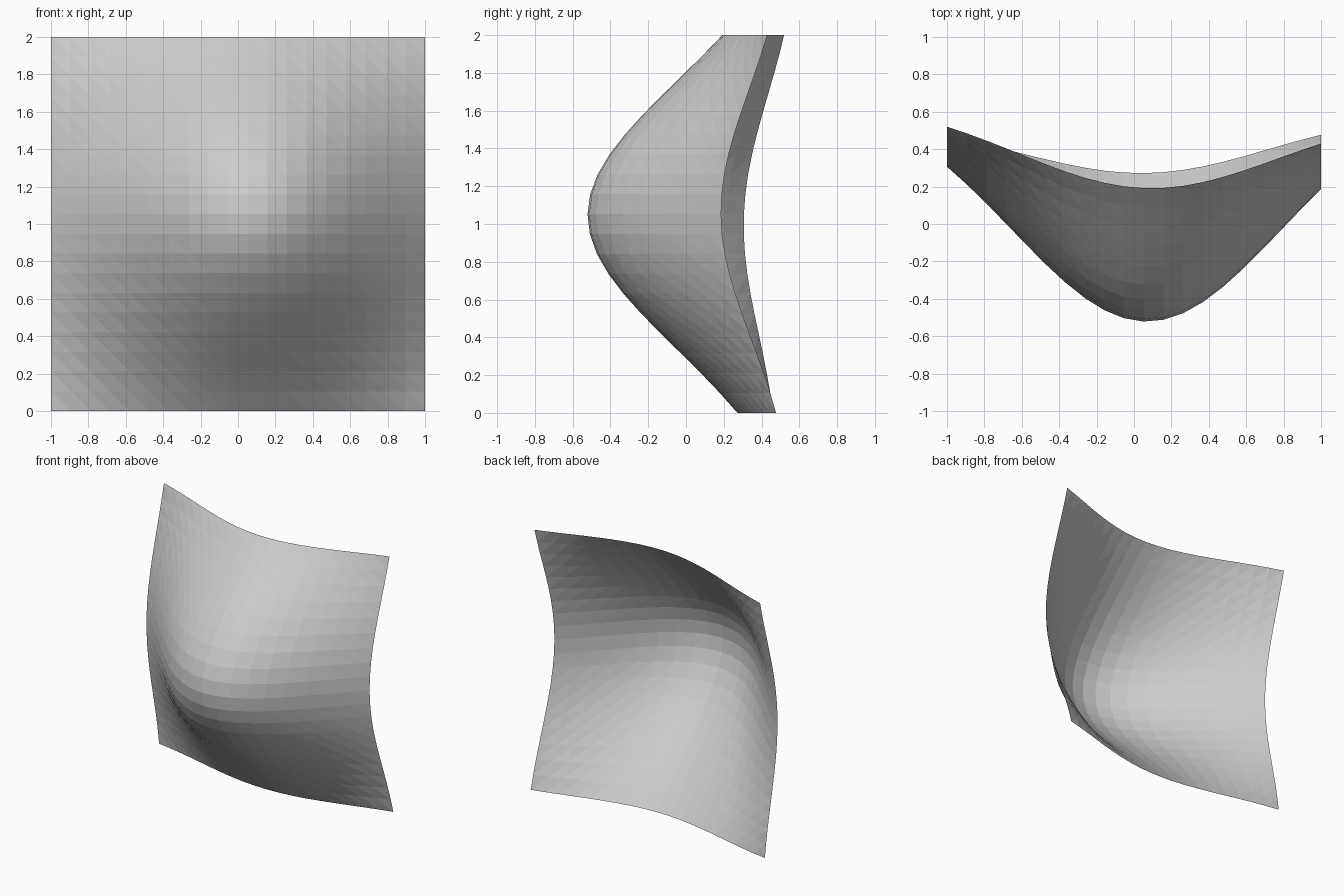
import bpy, bmesh
from math import exp

if "Cube" in bpy.data.objects:
    bpy.data.objects.remove(bpy.data.objects["Cube"])

SEG = 19  # cells per side

# Small offsets at corners, edge middles and centre (rows: bottom, middle, top)
OFFSETS = ((-0.058, 0.009, -0.004),
           (0.027, -0.007, 0.027),
           (0.027, 0.016, -0.016))


def weights(t):
    """Quadratic weights for nodes at -1, 0, 1."""
    return (t * (t - 1) / 2, 1 - t * t, t * (t + 1) / 2)


def depth(x, z):
    """Bell-shaped bulge toward the front, with slightly uneven borders."""
    bell = exp(-((x - 0.07) ** 2 + (z - 1.05) ** 2) / 0.98)
    wx, wz = weights(x), weights(z - 1)
    offset = sum(OFFSETS[j][i] * wx[i] * wz[j] for i in range(3) for j in range(3))
    return 0.635 - 1.15 * bell + offset


# Bulged sheet: an upright grid displaced in depth, flat triangles
bm = bmesh.new()
rows = []
for j in range(SEG + 1):
    z = 2 * j / SEG
    rows.append([bm.verts.new((x, depth(x, z), z))
                 for x in (2 * i / SEG - 1 for i in range(SEG + 1))])
for j in range(SEG):
    for i in range(SEG):
        a, b = rows[j][i], rows[j][i + 1]
        c, d = rows[j + 1][i + 1], rows[j + 1][i]
        bm.faces.new((a, b, d))
        bm.faces.new((b, c, d))
mesh = bpy.data.meshes.new("bulged_sheet")
bm.to_mesh(mesh)
bm.free()
sheet = bpy.data.objects.new("bulged_sheet", mesh)
bpy.context.collection.objects.link(sheet)
